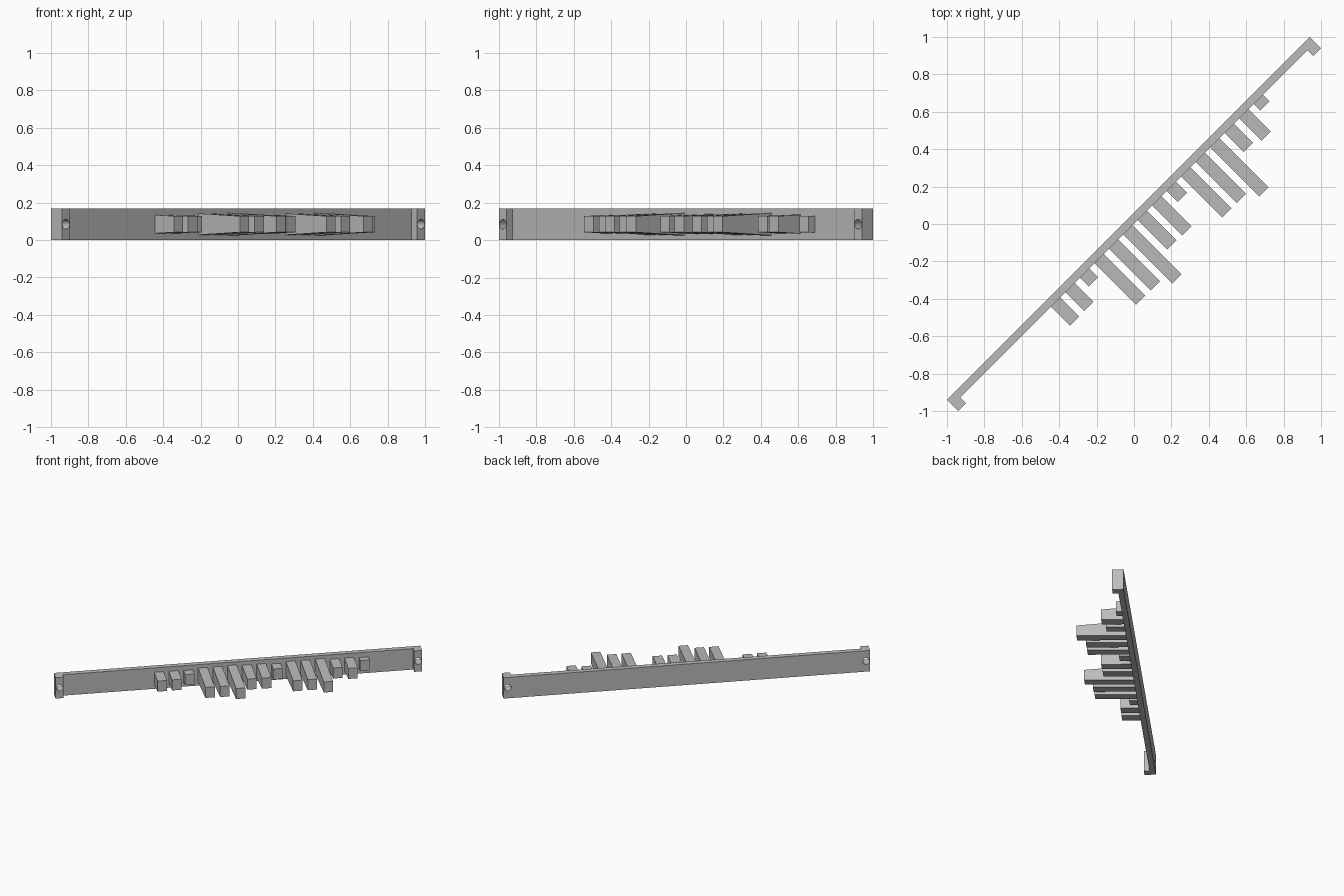
import bpy, bmesh, math
from mathutils import Matrix

cube = bpy.data.objects.get("Cube")
if cube:
    bpy.data.objects.remove(cube, do_unlink=True)

GREY = (0.5, 0.5, 0.5, 1)
mat = bpy.data.materials.new("plain grey")
mat.use_nodes = True
mat.diffuse_color = GREY
bsdf = next(n for n in mat.node_tree.nodes if n.type == 'BSDF_PRINCIPLED')
bsdf.inputs["Base Color"].default_value = GREY

# The whole bar runs along local x and is turned diagonally; local -y is its front
TURN = Matrix.Rotation(math.radians(45), 4, 'Z')
HALF_LENGTH, THICK, HEIGHT = 1.372, 0.042, 0.17
MID = HEIGHT / 2
TAB = 0.06


def make_object(name, bm):
    bmesh.ops.recalc_face_normals(bm, faces=bm.faces)
    mesh = bpy.data.meshes.new(name)
    bm.to_mesh(mesh)
    bm.free()
    mesh.materials.append(mat)
    obj = bpy.data.objects.new(name, mesh)
    obj.matrix_world = TURN
    bpy.context.collection.objects.link(obj)
    return obj


# Bar with a thicker tab at each end, as one extruded outline
L, T = HALF_LENGTH, THICK
inner = L - TAB
outline = [(-L, T), (-L, -T), (-inner, -T), (-inner, 0),
           (inner, 0), (inner, -T), (L, -T), (L, T)]
bm = bmesh.new()
base = bm.faces.new([bm.verts.new((x, y, 0)) for x, y in outline])
top = bmesh.ops.extrude_face_region(bm, geom=[base])
moved = [g for g in top["geom"] if isinstance(g, bmesh.types.BMVert)]
bmesh.ops.translate(bm, verts=moved, vec=(0, 0, HEIGHT))
bar = make_object("mounting_bar", bm)

# Screw holes through both tabs
bm = bmesh.new()
for side in (-1, 1):
    place = (Matrix.Translation((side * (L - TAB / 2), 0, MID))
             @ Matrix.Rotation(math.pi / 2, 4, 'X'))
    bmesh.ops.create_cone(bm, cap_ends=True, segments=32, radius1=0.026,
                          radius2=0.026, depth=0.3, matrix=place)
cutter = make_object("hole_cutter", bm)
cutter.hide_render = True
cut = bar.modifiers.new("screw_holes", 'BOOLEAN')
cut.object = cutter
cut.operation = 'DIFFERENCE'
cut.solver = 'EXACT'
bpy.context.view_layer.objects.active = bar
bar.select_set(True)
bpy.ops.object.modifier_apply(modifier=cut.name)
bpy.data.objects.remove(cutter, do_unlink=True)
bpy.ops.object.shade_smooth_by_angle(angle=math.radians(30))

# Row of teeth of varied reach, drafted so they get lower towards the tip
REACH = [0.142, 0.14, 0.066, 0.312, 0.315, 0.37, 0.223, 0.225,
         0.083, 0.31, 0.31, 0.37, 0.142, 0.168, 0.049]
FIRST, PITCH, WIDTH = -0.592, 0.1095, 0.07
TIP_HALF, DRAFT, EMBED = 0.043, 0.047, 0.01


def tooth(index, reach):
    bm = bmesh.new()
    bmesh.ops.create_cube(bm, size=2)
    for v in bm.verts:
        at_tip = v.co.y < 0
        half = TIP_HALF if at_tip else TIP_HALF + DRAFT * reach
        v.co = (FIRST + PITCH * index + v.co.x * WIDTH / 2,
                -reach if at_tip else EMBED,
                MID + v.co.z * half)
    make_object(f"tooth_{index + 1}", bm)


for i, reach in enumerate(REACH):
    tooth(i, reach)
